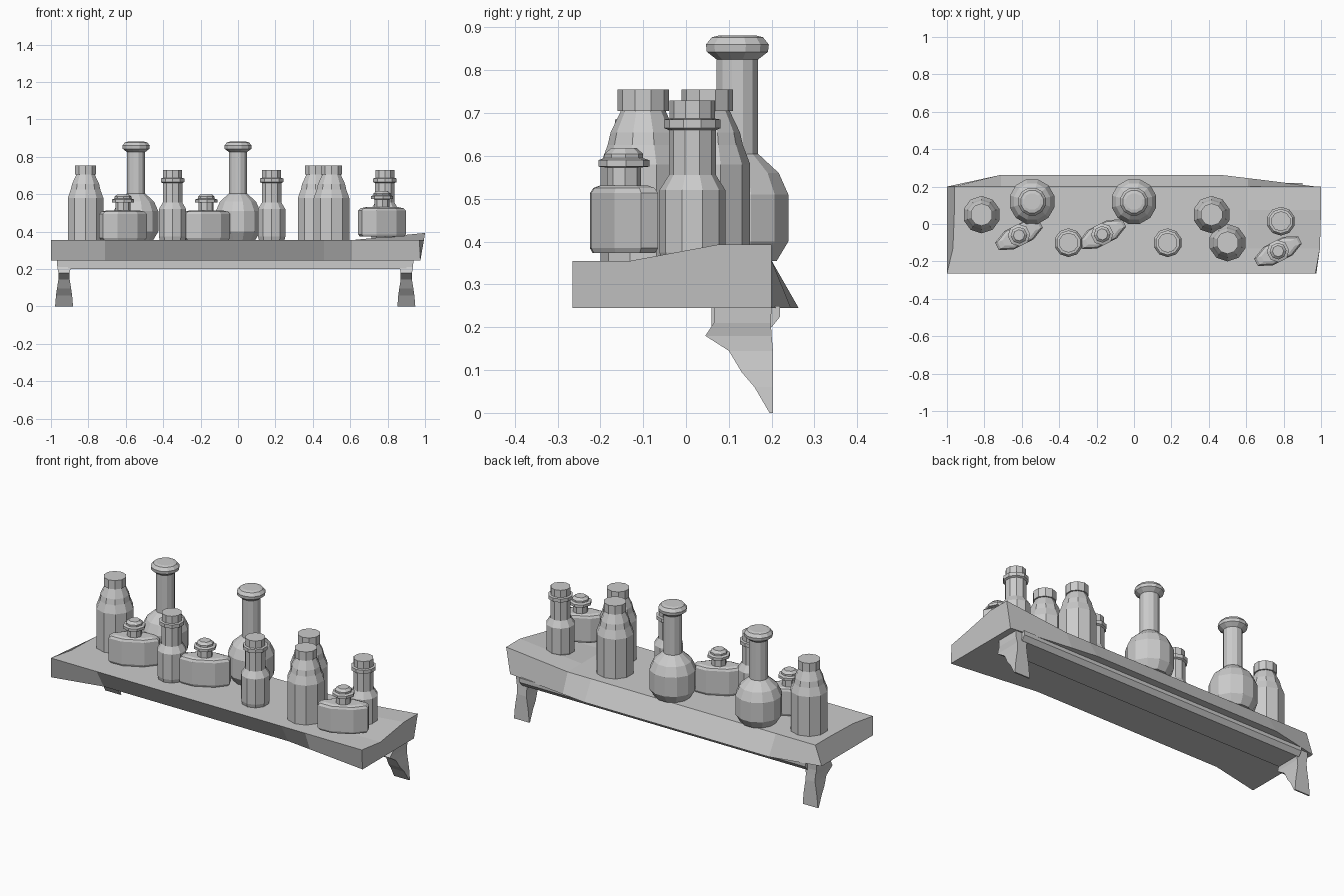
import bpy, bmesh, math
from mathutils import Matrix

if "Cube" in bpy.data.objects:
    bpy.data.objects.remove(bpy.data.objects["Cube"])


def loft(name, rings):
    """Skin a list of equal-length vertex rings and cap both ends."""
    bm = bmesh.new()
    rows = [[bm.verts.new(p) for p in ring] for ring in rings]
    n = len(rows[0])
    for a, b in zip(rows, rows[1:]):
        for i in range(n):
            j = (i + 1) % n
            bm.faces.new((a[i], a[j], b[j], b[i]))
    bm.faces.new(rows[0][::-1])
    bm.faces.new(rows[-1])
    bmesh.ops.recalc_face_normals(bm, faces=bm.faces)
    mesh = bpy.data.meshes.new(name)
    bm.to_mesh(mesh)
    bm.free()
    ob = bpy.data.objects.new(name, mesh)
    bpy.context.collection.objects.link(ob)
    return ob


def lathe(name, profile, sides, x, y, z):
    """Faceted bottle from (radius, height) pairs."""
    angles = [(i + 0.5) * 2 * math.pi / sides for i in range(sides)]
    ob = loft(name, [[(r * math.cos(a), r * math.sin(a), h) for a in angles]
                     for r, h in profile])
    ob.location = (x, y, z)
    return ob


# Warped shelf board: middle of the underside pushed back, right end lifted
def section(x_front, x_back, x_low, shift, lift):
    return [(x_front, -0.265, 0.355), (x_front + (x_back - x_front) * 0.8, -0.13, 0.355),
            (x_back, 0.075, 0.355 + lift), (x_back, 0.2, 0.355 + lift),
            (x_low, 0.2 + shift, 0.245), (x_low, -0.265 + shift, 0.245)]


loft("shelf_board", [section(-1, -0.96, -1, 0, 0),
                     section(-0.71, -0.71, -0.71, 0.063, 0),
                     section(0.46, 0.46, 0.46, 0.063, 0),
                     section(0.61, 0.61, 0.61, 0.045, 0),
                     section(0.97, 1, 0.975, 0, 0.038)])

# Rail under the board
loft("under_rail", [[(x, 0.06, 0.25), (x, 0.06, 0.2), (x, 0.2, 0.2),
                     (x, 0.22, 0.225), (x, 0.22, 0.25)] for x in (-0.91, 0.9)])

# Brackets: horizontal slices of (front y, back y, z, half width)
slices = [(0.195, 0.203, 0.0, 0.048), (0.16, 0.203, 0.06, 0.043),
          (0.13, 0.203, 0.095, 0.038), (0.1, 0.203, 0.145, 0.03),
          (0.045, 0.2, 0.18, 0.03), (0.065, 0.198, 0.21, 0.036),
          (0.065, 0.2, 0.25, 0.038)]
for side, cx in (("left", -0.93), ("right", 0.9)):
    loft(side + "_bracket", [[(cx - w, a, z), (cx + w, a, z), (cx + w, b, z), (cx - w, b, z)]
                             for a, b, z, w in slices])

# Round bottle profiles, heights measured from the board top
TALL = [(0.1, 0), (0.1, 0.225), (0.083, 0.27), (0.076, 0.3), (0.052, 0.35),
        (0.06, 0.35), (0.06, 0.4)]
FLASK = [(0.095, 0), (0.123, 0.045), (0.123, 0.155), (0.1, 0.205), (0.05, 0.25),
         (0.05, 0.47), (0.074, 0.488), (0.076, 0.505), (0.062, 0.522), (0.045, 0.526)]
SMALL = [(0.072, 0), (0.077, 0.02), (0.077, 0.165), (0.055, 0.2), (0.055, 0.305), (0.066, 0.31),
         (0.066, 0.33), (0.053, 0.332), (0.053, 0.374)]
TOP = 0.355
for i, (x, y) in enumerate([(-0.815, 0.05), (0.415, 0.05), (0.5, -0.1)]):
    lathe(f"tall_bottle_{i + 1}", TALL, 10, x, y, TOP)
for i, (x, y) in enumerate([(-0.545, 0.12), (0, 0.12)]):
    lathe(f"long_neck_flask_{i + 1}", FLASK, 12, x, y, TOP)
for i, (x, y) in enumerate([(-0.35, -0.1), (0.18, -0.1), (0.785, 0.015)]):
    lathe(f"small_bottle_{i + 1}", SMALL, 10, x, y, TOP)

# Flat oval bottles with a turned neck and stopper
OUTLINE = [(0.132, 0.022), (0.06, 0.055), (-0.06, 0.055), (-0.132, 0.022),
           (-0.132, -0.022), (-0.06, -0.055), (0.06, -0.055), (0.132, -0.022)]
NECK = [(0.04, 0.14), (0.04, 0.2), (0.06, 0.202), (0.06, 0.217), (0.045, 0.222),
        (0.045, 0.232), (0.03, 0.245)]
for i, (x, y, z) in enumerate([(-0.615, -0.06, TOP), (-0.17, -0.055, TOP), (0.77, -0.145, TOP + 0.018)]):
    body = loft(f"oval_bottle_{i + 1}", [[(px * s, py * s, h) for px, py in OUTLINE]
                for s, h in ((0.92, 0), (1, 0.012), (1, 0.14), (0.9, 0.152), (0.7, 0.158))])
    neck = lathe(f"oval_bottle_neck_{i + 1}", NECK, 8, x, y, z)
    body.location = (x, y, z)
    body.rotation_euler.z = neck.rotation_euler.z = math.radians(27)
